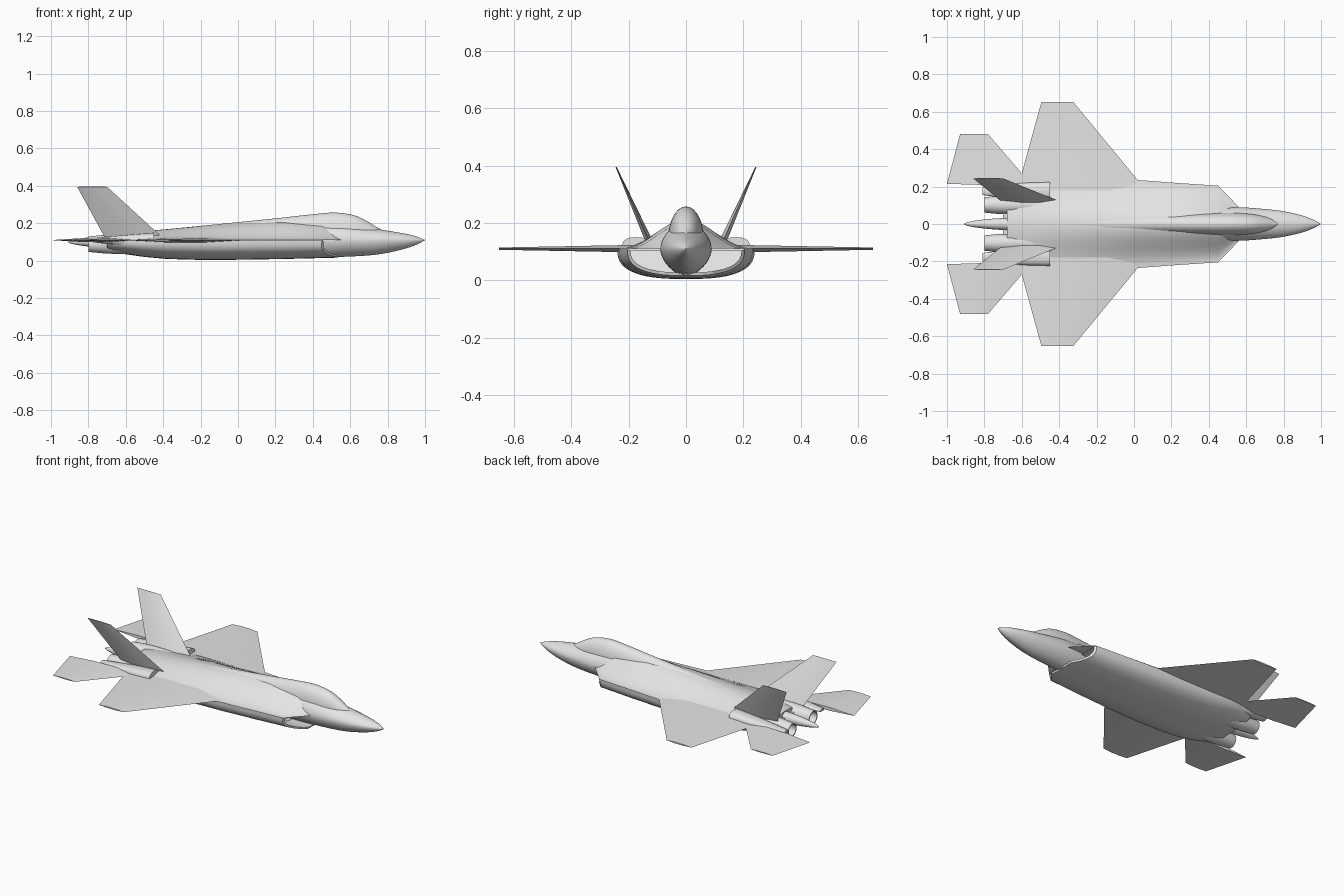
import bpy, bmesh, math
from mathutils import Vector

cube = bpy.data.objects.get("Cube")
if cube:
    bpy.data.objects.remove(cube)

CHINE = 0.11  # height of the line where upper and lower skins meet

grey = bpy.data.materials.new("light_grey")
grey.use_nodes = True
grey.diffuse_color = (0.78, 0.78, 0.78, 1)
grey.node_tree.nodes["Principled BSDF"].inputs["Base Color"].default_value = grey.diffuse_color


def finish(name, bm, mirror=False, angle=35):
    bmesh.ops.remove_doubles(bm, verts=bm.verts, dist=0.0003)
    bmesh.ops.recalc_face_normals(bm, faces=bm.faces)
    mesh = bpy.data.meshes.new(name)
    bm.to_mesh(mesh)
    bm.free()
    mesh.materials.append(grey)
    obj = bpy.data.objects.new(name, mesh)
    bpy.context.collection.objects.link(obj)
    bpy.ops.object.select_all(action='DESELECT')
    obj.select_set(True)
    bpy.context.view_layer.objects.active = obj
    bpy.ops.object.shade_smooth_by_angle(angle=math.radians(angle))
    if mirror:
        mod = obj.modifiers.new("Mirror", 'MIRROR')
        mod.use_axis = (False, True, False)
    return obj


def loft(name, rings, mirror=False, angle=35):
    """Skin a list of closed rings and cap both ends."""
    bm = bmesh.new()
    rows = [[bm.verts.new(p) for p in ring] for ring in rings]
    n = len(rows[0])
    for a, b in zip(rows, rows[1:]):
        for i in range(n):
            j = (i + 1) % n
            bm.faces.new((a[i], a[j], b[j], b[i]))
    bm.faces.new(rows[0])
    bm.faces.new(rows[-1])
    return finish(name, bm, mirror, angle)


def smooth(stations, steps=4):
    """Catmull-Rom interpolation through the stations."""
    pts = [Vector(s) for s in stations]
    out = []
    for i in range(len(pts) - 1):
        p0, p1, p2 = pts[max(i - 1, 0)], pts[i], pts[i + 1]
        p3 = pts[min(i + 2, len(pts) - 1)]
        for k in range(steps):
            t = k / steps
            out.append(0.5 * (2 * p1 + (p2 - p0) * t + (2 * p0 - 5 * p1 + 4 * p2 - p3) * t * t
                              + (3 * p1 - p0 - 3 * p2 + p3) * t ** 3))
    return out + [pts[-1]]


def power(v, n):
    return math.copysign(abs(v) ** (2 / n), v)


def body_ring(x, w, top, bottom, mid=CHINE, n=1.8, count=40):
    ring = []
    for i in range(count):
        a = 2 * math.pi * i / count
        s = power(math.sin(a), n)
        h = top - mid if s > 0 else mid - bottom
        ring.append(Vector((x, w * power(math.cos(a), n), mid + h * s)))
    return ring


def deck_ring(x, w, top, count=24):
    ts = [1 - 2 * i / count for i in range(count + 1)]
    return [Vector((x, w * t, CHINE + (top - CHINE) * (1 + math.cos(math.pi * t)) / 2)) for t in ts]


def hull_ring(x, w, bottom, n=2.7, count=32):
    ring = []
    for i in range(count + 1):
        a = math.pi * i / count
        ring.append(Vector((x, w * power(math.cos(a), n),
                            CHINE - (CHINE - bottom) * power(max(math.sin(a), 0), n))))
    return ring


def round_ring(x, r, y, z, count=24):
    angles = [2 * math.pi * i / count for i in range(count)]
    return [Vector((x, y + r * math.cos(a), z + r * math.sin(a))) for a in angles]


def surface(name, root_le, root_te, tip_le, tip_te, t_root, t_tip):
    """Thin tapered flying surface with sharp leading and trailing edges."""
    root_le, root_te, tip_le, tip_te = map(Vector, (root_le, root_te, tip_le, tip_te))
    normal = (root_te - root_le).cross(tip_le - root_le).normalized()
    rings = []
    for le, te, t in ((root_le, root_te, t_root), (tip_le, tip_te, t_tip)):
        a, b, off = le.lerp(te, 0.3), le.lerp(te, 0.65), normal * t / 2
        rings.append([le, a + off, b + off, te, b - off, a - off])
    return loft(name, rings, mirror=True, angle=10)


# Nose and forward fuselage
nose = [(1, 0, .11, .11), (.96, .022, .127, .088), (.9, .045, .143, .066),
        (.8, .068, .16, .042), (.7, .08, .175, .028), (.55, .09, .198, .02),
        (.4, .085, .203, .014), (.2, .08, .198, .012)]
loft("forward_fuselage", [body_ring(*s) for s in smooth(nose)])

# Canopy bubble running back into the spine
spine = [(.77, .006, .165), (.74, .026, .18), (.69, .043, .211), (.62, .055, .243),
         (.52, .061, .257), (.4, .059, .248), (.2, .052, .226), (0, .048, .206),
         (-.3, .05, .176), (-.62, .04, .145)]
loft("canopy_and_spine",
     [body_ring(x, w, top, .1, mid=.15 - .04 * (x < -.2), n=2) for x, w, top in smooth(spine)])

# Upper deck, from the swept intake lips to the tail
deck = [(.565, .086, .155), (.45, .205, .2), (.25, .218, .212), (.02, .235, .203),
        (-.2, .245, .185), (-.45, .25, .162), (-.6, .25, .148), (-.68, .2, .138)]
loft("upper_deck", [deck_ring(*s) for s in deck])

# Lower hull with swept, hollow intakes
def intake_ring(inset, depth):
    ring = hull_ring(0, .205 - inset, .016 + inset)
    for p in ring:
        sweep = min(.205 - abs(p.y), .12) * .9
        p.x = .45 + sweep - (CHINE - p.z) * .25 - depth
        p.z = min(p.z, CHINE - inset * .8)
    return ring


hull = [(.25, .218, .009), (.02, .232, .005), (-.2, .24, .004), (-.38, .24, .009),
        (-.5, .235, .02), (-.6, .22, .034), (-.7, .19, .055)]
loft("lower_hull", [intake_ring(.011, .14), intake_ring(.011, .0), intake_ring(0, 0)]
     + [hull_ring(*s) for s in hull])

# Twin hollow exhaust nozzles
nozzle = [(-.42, .04), (-.55, .052), (-.66, .052), (-.73, .048), (-.8, .041),
          (-.8, .035), (-.7, .037)]
loft("exhaust_nozzles", [round_ring(x, r, .102, .088) for x, r in nozzle], mirror=True)

# Tail cone between the nozzles
cone = [(-.5, .03), (-.6, .034), (-.72, .031), (-.82, .022), (-.88, .012), (-.91, .002)]
loft("tail_cone", [round_ring(x, r, 0, .1) for x, r in smooth(cone)])

# Booms carrying the tail surfaces
boom = [(-.45, .05, .15, .07), (-.6, .045, .138, .075), (-.72, .032, .126, .092),
        (-.81, .02, .117, .103)]
rings = [body_ring(*s, n=2.5, count=20) for s in boom]
for ring in rings:
    for p in ring:
        p.y += .175
loft("tail_booms", rings, mirror=True)

# Wings, tailplanes and canted fins
surface("wings", (.065, .18, CHINE), (-.625, .18, CHINE),
        (-.325, .653, CHINE), (-.495, .653, CHINE), .026, .008)
surface("tailplanes", (-.54, .2, CHINE), (-1, .215, CHINE),
        (-.78, .48, CHINE), (-.93, .48, CHINE), .02, .006)
surface("tail_fins", (-.4, .122, .12), (-.71, .122, .12),
        (-.7, .244, .395), (-.86, .244, .395), .026, .004)
